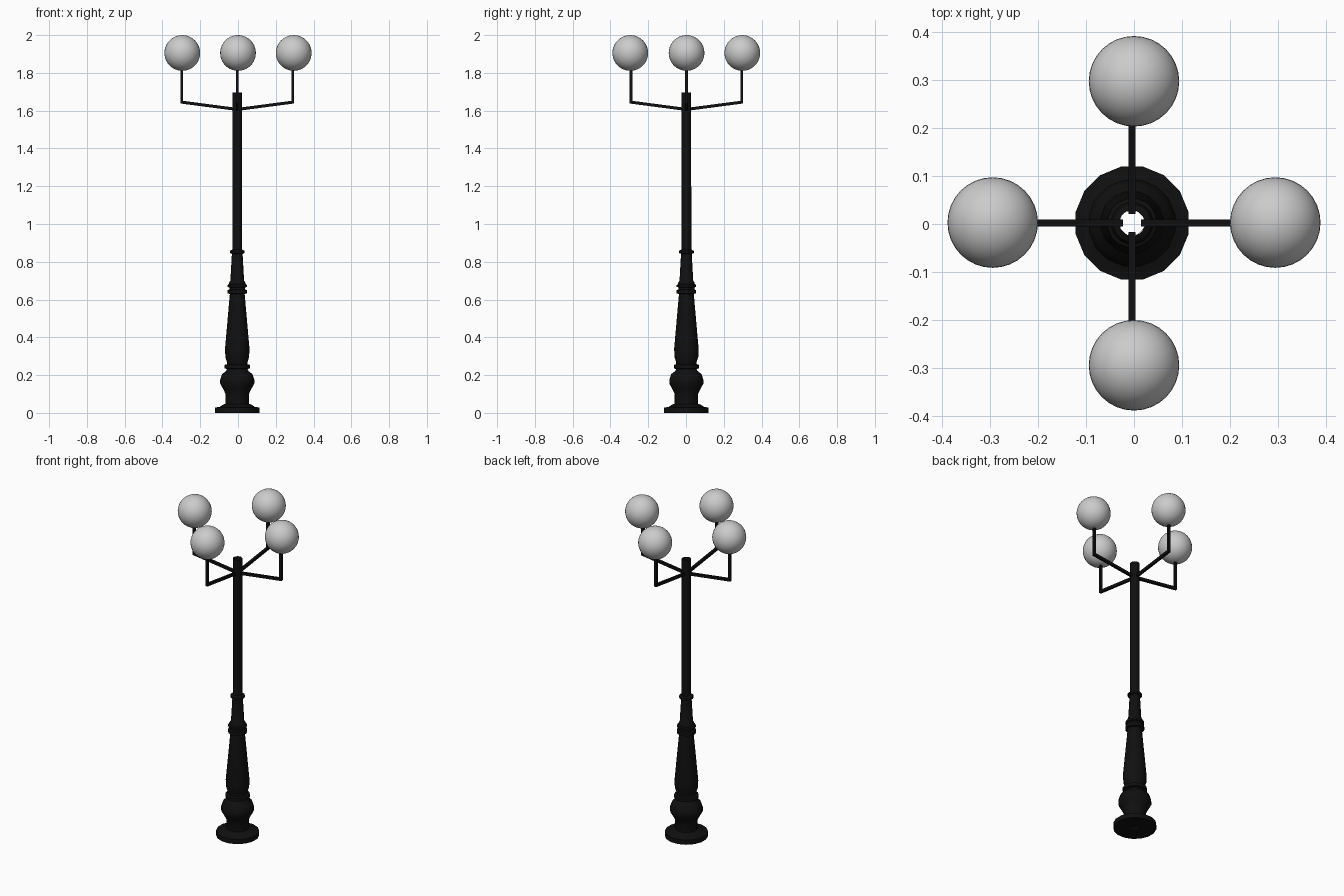
import bpy, bmesh, math
from mathutils import Matrix, Vector

cube = bpy.data.objects.get("Cube")
if cube:
    bpy.data.objects.remove(cube, do_unlink=True)

CENTRE = Vector((-0.004, 0.002, 0.0))


def material(name, value):
    m = bpy.data.materials.new(name)
    m.use_nodes = True
    col = (value, value, value, 1)
    m.diffuse_color = col
    m.node_tree.nodes["Principled BSDF"].inputs["Base Color"].default_value = col
    return m


black = material("black_iron", 0.005)
white = material("globe_white", 0.6)


def finish(bm, name, mat, angle=35):
    bmesh.ops.recalc_face_normals(bm, faces=bm.faces)
    me = bpy.data.meshes.new(name)
    bm.to_mesh(me)
    bm.free()
    me.materials.append(mat)
    ob = bpy.data.objects.new(name, me)
    bpy.context.collection.objects.link(ob)
    bpy.ops.object.select_all(action='DESELECT')
    ob.select_set(True)
    bpy.context.view_layer.objects.active = ob
    bpy.ops.object.shade_smooth_by_angle(angle=math.radians(angle))
    return ob


def lathe(name, profile, mat, sides=16):
    """Open surface of revolution from (radius, z) points."""
    bm = bmesh.new()
    rings = []
    for r, z in profile:
        rings.append([bm.verts.new(CENTRE + Vector((
            r * math.cos((i + 0.5) * math.tau / sides),
            r * math.sin((i + 0.5) * math.tau / sides), z))) for i in range(sides)])
    for a, b in zip(rings, rings[1:]):
        for i in range(sides):
            j = (i + 1) % sides
            bm.faces.new((a[i], a[j], b[j], b[i]))
    return finish(bm, name, mat)


# Round foot, bulb and collar
lathe("base", [(0.027, 0), (0.12, 0), (0.12, 0.028), (0.095, 0.032), (0.075, 0.045),
               (0.063, 0.048), (0.063, 0.1), (0.075, 0.125), (0.092, 0.155),
               (0.092, 0.175), (0.082, 0.205), (0.06, 0.222), (0.055, 0.232),
               (0.068, 0.236), (0.068, 0.254), (0.055, 0.258), (0.055, 0.268)], black)

# Tapered lower column with collar rings
lathe("lower_column", [(0.055, 0.268), (0.064, 0.295), (0.066, 0.34), (0.04, 0.63),
                       (0.053, 0.632), (0.053, 0.65), (0.043, 0.653), (0.043, 0.664),
                       (0.052, 0.667), (0.052, 0.678), (0.044, 0.682), (0.044, 0.69),
                       (0.037, 0.7), (0.029, 0.842), (0.04, 0.846), (0.04, 0.858),
                       (0.027, 0.865)], black)

# Open-topped upper pole
lathe("upper_pole", [(0.0265, 0.865), (0.026, 1.695)], black)

# Four bent square arms, each with a globe
ARM = [(0.019, 1.601), (0.301, 1.638), (0.301, 1.83), (0.286, 1.83),
       (0.286, 1.652), (0.019, 1.617)]
HALF = 0.0073
GLOBES = {"left": (0, (0.295, 0.003)), "back": (90, (0, 0.298)),
          "right": (180, (-0.295, 0.003)), "front": (270, (0, -0.295))}

for side, (deg, (gx, gy)) in GLOBES.items():
    bm = bmesh.new()
    rows = [[bm.verts.new((r, y, z)) for r, z in ARM] for y in (-HALF, HALF)]
    bm.faces.new(rows[0])
    bm.faces.new(rows[1])
    for i in range(len(ARM)):
        j = (i + 1) % len(ARM)
        bm.faces.new((rows[0][i], rows[0][j], rows[1][j], rows[1][i]))
    bm.transform(Matrix.Translation(CENTRE) @ Matrix.Rotation(math.radians(deg), 4, 'Z'))
    finish(bm, side + "_arm", black, 5)

    bm = bmesh.new()
    bmesh.ops.create_uvsphere(bm, u_segments=32, v_segments=20, radius=0.0945,
                              matrix=Matrix.Translation((gx, gy, 1.9055)))
    finish(bm, side + "_globe", white)
